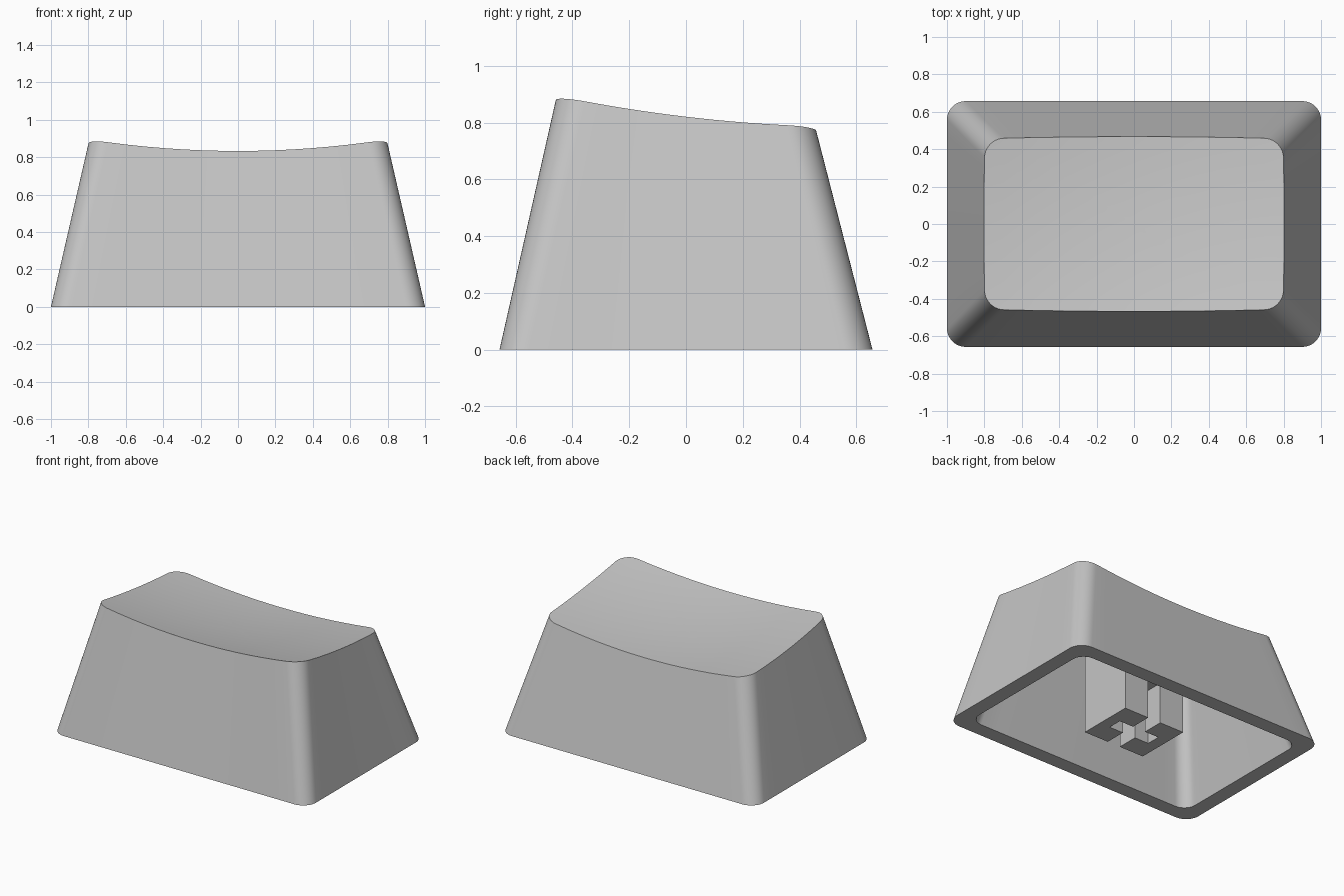
import bpy, bmesh, math

old = bpy.data.objects.get("Cube")
if old:
    bpy.data.objects.remove(old, do_unlink=True)

plastic = bpy.data.materials.new("light_grey_plastic")
plastic.use_nodes = True
grey = (0.56, 0.56, 0.56, 1)
plastic.diffuse_color = grey
bsdf = next(n for n in plastic.node_tree.nodes if n.type == 'BSDF_PRINCIPLED')
bsdf.inputs["Base Color"].default_value = grey

CORNER, EDGE = 10, 14


def add_object(name, bm):
    bmesh.ops.recalc_face_normals(bm, faces=bm.faces)
    mesh = bpy.data.meshes.new(name)
    bm.to_mesh(mesh)
    bm.free()
    mesh.materials.append(plastic)
    obj = bpy.data.objects.new(name, mesh)
    bpy.context.collection.objects.link(obj)
    return obj


def outline(hx, hy, r, bow=0.0):
    """Rounded rectangle, counter-clockwise, with slightly bowed sides."""
    arcs = []
    for i, (sx, sy) in enumerate([(1, 1), (-1, 1), (-1, -1), (1, -1)]):
        cx, cy = sx * (hx - r), sy * (hy - r)
        angles = [math.pi / 2 * (i + k / CORNER) for k in range(CORNER + 1)]
        arcs.append([(cx + r * math.cos(a), cy + r * math.sin(a)) for a in angles])
    pts = []
    for i, arc in enumerate(arcs):
        pts += arc
        (ax, ay), (bx, by) = arc[-1], arcs[(i + 1) % 4][0]
        for k in range(1, EDGE):
            t = k / EDGE
            pts.append((ax + (bx - ax) * t, ay + (by - ay) * t))
    return [(x * (1 + 0.5 * bow * (1 - (y / hy) ** 2)),
             y * (1 + bow * (1 - (x / hx) ** 2) * hx / hy)) for x, y in pts]


def dish(x, y):
    """Height of the scooped, tilted top."""
    return 0.756 - 0.118 * y + 0.1 * (x * x + y * y)


def bridge(bm, a, b):
    for i in range(len(a)):
        j = (i + 1) % len(a)
        bm.faces.new((a[i], a[j], b[j], b[i]))


def dished_cap(bm, pts, drop, steps=8):
    """Concentric rings closing an outline along the dish; returns the rim."""
    rings = []
    for s in range(steps):
        f = 1 - s / steps
        rings.append([bm.verts.new((x * f, y * f, dish(x * f, y * f) - drop))
                      for x, y in pts])
    for a, b in zip(rings, rings[1:]):
        bridge(bm, a, b)
    centre = bm.verts.new((0, 0, dish(0, 0) - drop))
    last = rings[-1]
    for i in range(len(last)):
        bm.faces.new((last[i], last[(i + 1) % len(last)], centre))
    return rings[0]


# Hollow tapered cap: outer walls, scooped top, bottom rim and cavity
bm = bmesh.new()
foot = [bm.verts.new((x, y, 0)) for x, y in outline(1.0, 0.657, 0.1)]
inner_foot = [bm.verts.new((x, y, 0)) for x, y in outline(0.895, 0.552, 0.09)]
top_rim = dished_cap(bm, outline(0.797, 0.456, 0.1, 0.014), 0)
roof_rim = dished_cap(bm, outline(0.735, 0.39, 0.08), 0.12)
bridge(bm, foot, top_rim)
bridge(bm, foot, inner_foot)
bridge(bm, inner_foot, roof_rim)
cap = add_object("cap_shell", bm)
bpy.ops.object.select_all(action='DESELECT')
bpy.context.view_layer.objects.active = cap
cap.select_set(True)
bpy.ops.object.shade_smooth_by_angle(angle=math.radians(35))


# Mounting stem with a cross-shaped socket that runs through front and back
def box(bm, sx, sy, z0, z1):
    verts = bmesh.ops.create_cube(bm, size=1)["verts"]
    for v in verts:
        v.co = (v.co.x * sx, v.co.y * sy, z0 if v.co.z < 0 else z1)


def box_object(name, *dims):
    bm = bmesh.new()
    box(bm, *dims)
    return add_object(name, bm)


stem = box_object("mounting_stem", 0.48, 0.40, 0, 0.68)
for name, sx, sy, depth in [("long_slot_cutter", 0.10, 0.60, 0.29),
                            ("cross_slot_cutter", 0.32, 0.10, 0.29)]:
    cutter = box_object(name, sx, sy, -0.1, depth)
    mod = stem.modifiers.new(name, 'BOOLEAN')
    mod.operation = 'DIFFERENCE'
    mod.solver = 'EXACT'
    mod.object = cutter
    cutter.hide_render = True
    cutter.hide_viewport = True
